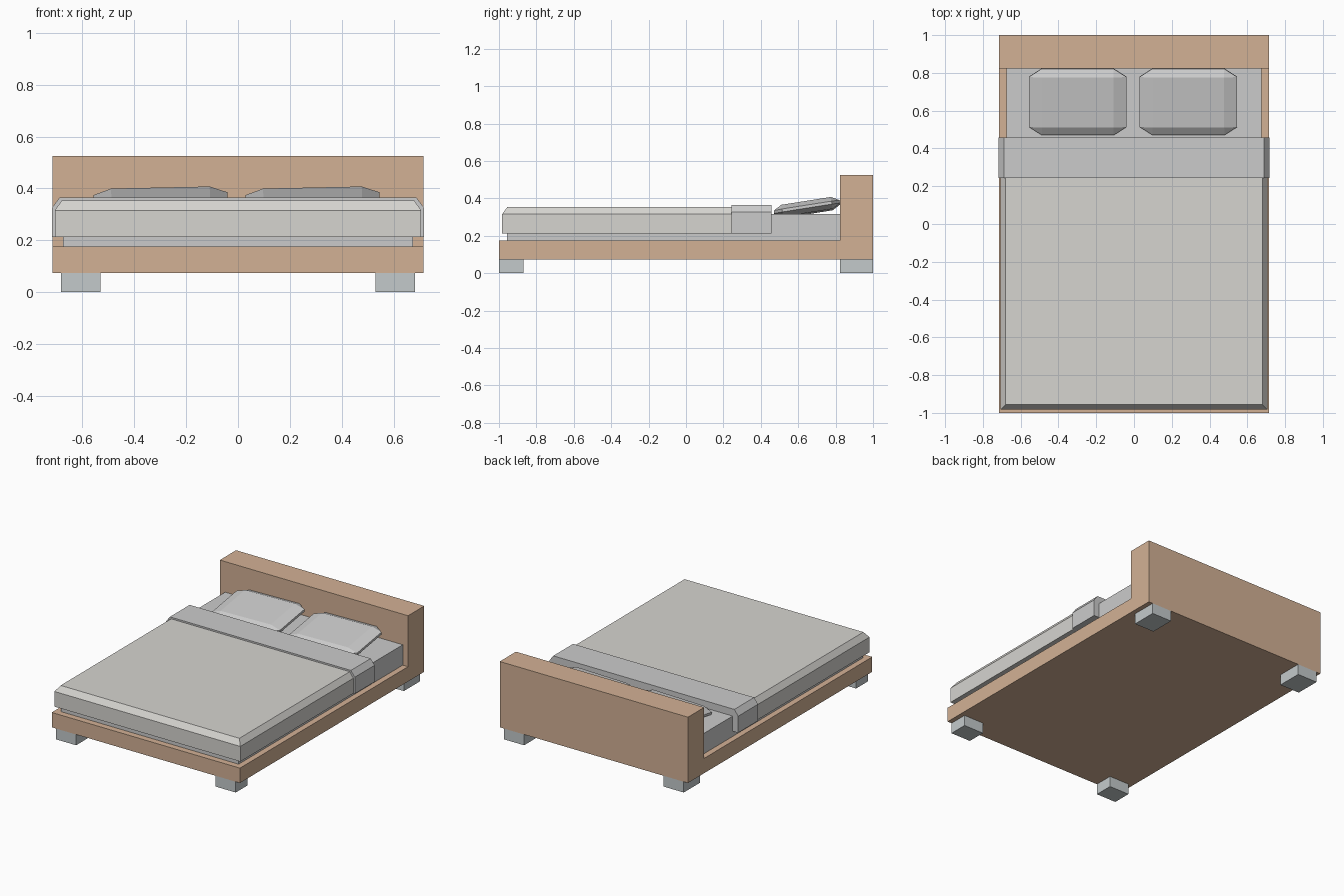
import bpy, bmesh
from math import radians

if "Cube" in bpy.data.objects:
    bpy.data.objects.remove(bpy.data.objects["Cube"])


def material(name, rgb):
    m = bpy.data.materials.new(name)
    m.diffuse_color = (*rgb, 1)
    m.use_nodes = True
    m.node_tree.nodes["Principled BSDF"].inputs["Base Color"].default_value = m.diffuse_color
    return m


wood = material("wood", (0.65, 0.44, 0.30))
metal = material("foot_metal", (0.55, 0.59, 0.60))
linen = material("linen", (0.67, 0.66, 0.63))


def finish(name, bm, mat=None):
    bmesh.ops.recalc_face_normals(bm, faces=bm.faces)
    mesh = bpy.data.meshes.new(name)
    bm.to_mesh(mesh)
    bm.free()
    if mat:
        mesh.materials.append(mat)
    ob = bpy.data.objects.new(name, mesh)
    bpy.context.collection.objects.link(ob)
    return ob


def rect(x0, x1, y0, y1, z):
    return [(x, y, z) for x in (x0, x1) for y in (y0, y1)]


def hull(name, points, mat=None):
    """Flat-faced convex solid around a few cross-section points."""
    bm = bmesh.new()
    for p in points:
        bm.verts.new(p)
    bmesh.ops.convex_hull(bm, input=bm.verts[:])
    bmesh.ops.dissolve_limit(bm, angle_limit=radians(0.5),
                             verts=bm.verts[:], edges=bm.edges[:])
    return finish(name, bm, mat)


def box(name, x0, x1, y0, y1, z0, z1, mat=None):
    return hull(name, rect(x0, x1, y0, y1, z0) + rect(x0, x1, y0, y1, z1), mat)


# Base and headboard: one L-shaped side profile swept across the width
W = 0.715
profile = [(-1, 0.074), (1, 0.074), (1, 0.526), (0.824, 0.526),
           (0.824, 0.176), (-1, 0.176)]
bm = bmesh.new()
face = bm.faces.new([bm.verts.new((-W, y, z)) for y, z in profile])
ext = bmesh.ops.extrude_face_region(bm, geom=[face])
bmesh.ops.translate(bm, vec=(2 * W, 0, 0),
                    verts=[v for v in ext["geom"] if isinstance(v, bmesh.types.BMVert)])
finish("bed_frame", bm, wood)

# Block feet
for side, s in (("left", -1), ("right", 1)):
    xa, xb = sorted((s * 0.53, s * 0.683))
    box("front_foot_" + side, xa, xb, -1, -0.87, 0, 0.074, metal)
    box("back_foot_" + side, xa, xb, 0.824, 1, 0, 0.074, metal)

# Mattress
box("mattress", -0.675, 0.675, -0.957, 0.824, 0.176, 0.316)

# Duvet, chamfered on the sides and the foot end
hull("duvet", rect(-0.706, 0.706, -0.983, 0.25, 0.212)
     + rect(-0.706, 0.706, -0.983, 0.25, 0.316)
     + rect(-0.679, 0.679, -0.955, 0.25, 0.354), linen)

# Folded-back band of the duvet, chamfered on the sides
hull("duvet_fold", rect(-0.717, 0.717, 0.243, 0.458, 0.212)
     + rect(-0.717, 0.717, 0.243, 0.458, 0.326)
     + rect(-0.688, 0.688, 0.243, 0.458, 0.365))

# Pillows: clipped-corner rims with inset top and bottom, leaning back
HX, HY, CX, CY = 0.258, 0.178, 0.068, 0.044
points = []
for z in (-1, 1):
    points += rect(CX - HX, HX - CX, CY - HY, HY - CY, z * 0.032)
    points += rect(-HX, HX, CY - HY, HY - CY, z * 0.008)
    points += rect(CX - HX, HX - CX, -HY, HY, z * 0.008)
for side, x in (("left", -0.298), ("right", 0.288)):
    pillow = hull("pillow_" + side, points)
    pillow.location = (x, 0.647, 0.351)
    pillow.rotation_euler = (radians(9), radians(-1.2), 0)
